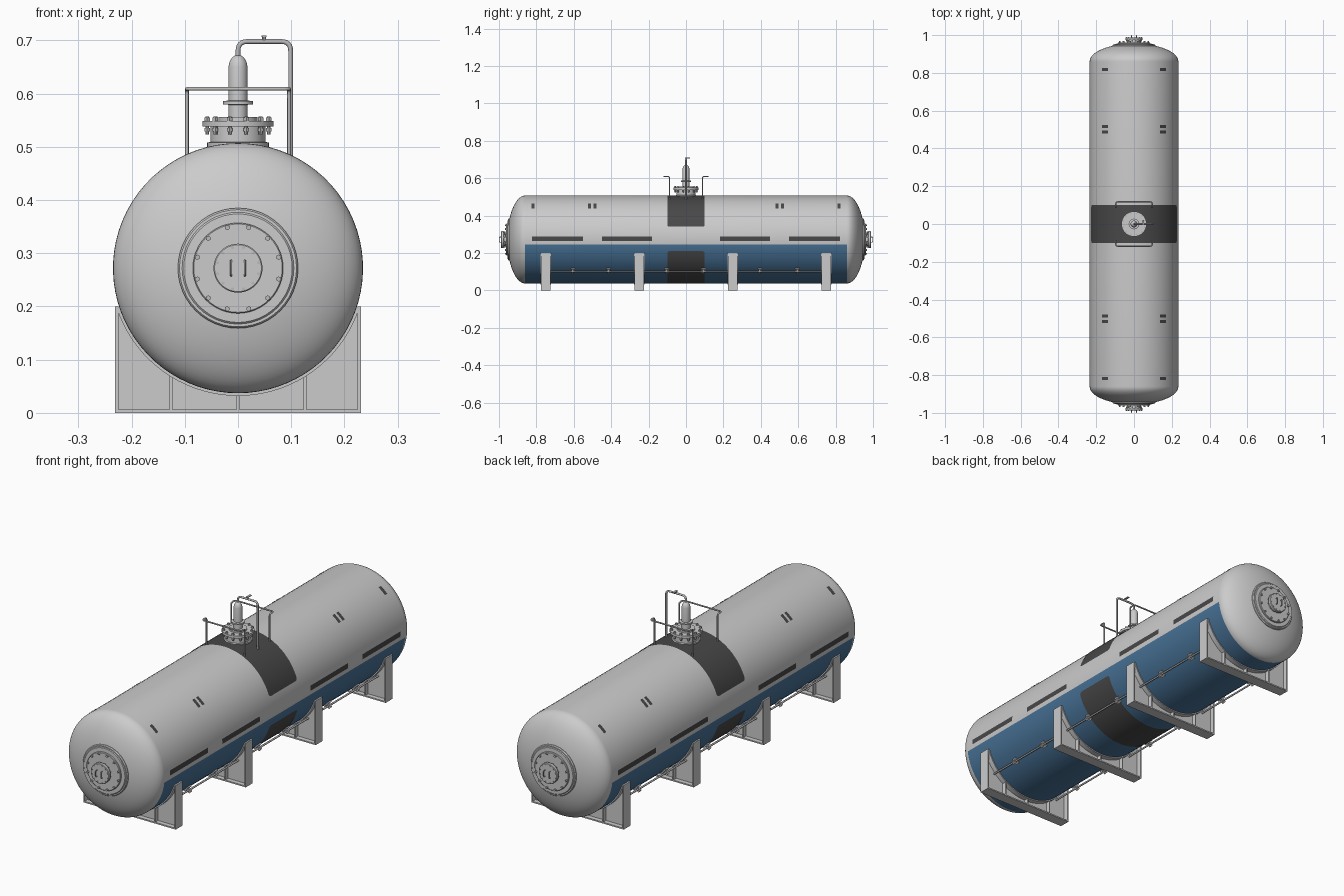
import bpy, bmesh, math
from math import sin, cos, pi, radians, asin, sqrt
from mathutils import Vector, Matrix

cube = bpy.data.objects.get("Cube")
if cube:
    bpy.data.objects.remove(cube)

R, ZC = 0.235, 0.272          # tank radius and axis height
HALF, BULGE = 0.86, 0.095     # straight half length, end depth


def material(name, rgb):
    m = bpy.data.materials.new(name)
    m.use_nodes = True
    m.diffuse_color = (*rgb, 1)
    m.node_tree.nodes["Principled BSDF"].inputs["Base Color"].default_value = (*rgb, 1)
    return m


GREY = material("light grey paint", (0.6, 0.6, 0.6))
BLUE = material("blue paint", (0.065, 0.17, 0.31))
DARK = material("dark grey", (0.065, 0.065, 0.065))
STEEL = material("steel", (0.5, 0.5, 0.5))


def finish(name, bm, mats, smooth=True):
    bmesh.ops.recalc_face_normals(bm, faces=bm.faces)
    me = bpy.data.meshes.new(name)
    bm.to_mesh(me)
    bm.free()
    for m in mats:
        me.materials.append(m)
    ob = bpy.data.objects.new(name, me)
    bpy.context.collection.objects.link(ob)
    if smooth:
        bpy.ops.object.select_all(action="DESELECT")
        ob.select_set(True)
        bpy.context.view_layer.objects.active = ob
        bpy.ops.object.shade_smooth_by_angle(angle=radians(35))
    return ob


def revolve(bm, profile, angles, place):
    """Skin rings of (radius, height); place maps angle, r, h to a point."""
    rings = [[bm.verts.new(place(a, r, h)) for a in angles] for r, h in profile]
    n = len(angles)
    for lo, hi in zip(rings, rings[1:]):
        for i in range(n):
            j = (i + 1) % n
            bm.faces.new((lo[i], lo[j], hi[j], hi[i]))
    bm.faces.new(rings[0])
    bm.faces.new(rings[-1])


def lathe(name, profile, matrix, mat=GREY, n=48):
    bm = bmesh.new()
    revolve(bm, profile, [2 * pi * i / n for i in range(n)],
            lambda a, r, h: matrix @ Vector((r * cos(a), r * sin(a), h)))
    return finish(name, bm, [mat])


def add_box(bm, centre, size, turn=Matrix()):
    m = Matrix.Translation(centre) @ turn @ Matrix.Diagonal((*size, 1))
    bmesh.ops.create_cube(bm, size=1, matrix=m)


def add_rod(bm, matrix, radius, depth, n=6):
    bmesh.ops.create_cone(bm, cap_ends=True, segments=n, radius1=radius,
                          radius2=radius, depth=depth, matrix=matrix)


def tube(name, points, radius, fillet=0.018, mat=STEEL):
    pts = [Vector(p) for p in points]
    path = [pts[0]]
    for a, b, c in zip(pts, pts[1:], pts[2:]):
        p = b + (a - b).normalized() * fillet
        q = b + (c - b).normalized() * fillet
        path += [p.lerp(b, t).lerp(b.lerp(q, t), t) for t in (k / 6 for k in range(7))]
    path.append(pts[-1])
    cu = bpy.data.curves.new(name, "CURVE")
    cu.dimensions, cu.bevel_depth, cu.bevel_resolution = "3D", radius, 2
    cu.use_fill_caps = True
    sp = cu.splines.new("POLY")
    sp.points.add(len(path) - 1)
    for sp_point, p in zip(sp.points, path):
        sp_point.co = (*p, 1)
    cu.materials.append(mat)
    ob = bpy.data.objects.new(name, cu)
    bpy.context.collection.objects.link(ob)
    return ob


def panel(name, y0, y1, a0, a1, corner=0.0):
    """Thin plate wrapped on the tank between two lengths and two angles."""
    bm = bmesh.new()
    s0, s1 = a0 * R, a1 * R
    f = bm.faces.new([bm.verts.new((s, y, 0)) for s, y in
                      ((s0, y0), (s1, y0), (s1, y1), (s0, y1))])
    if corner:
        bmesh.ops.bevel(bm, geom=f.verts[:], offset=corner, segments=4,
                        profile=0.5, affect="VERTICES")
    steps = max(2, int((a1 - a0) / radians(3)))
    for k in range(1, steps):
        bmesh.ops.bisect_plane(bm, geom=bm.verts[:] + bm.edges[:] + bm.faces[:],
                               plane_co=(s0 + (s1 - s0) * k / steps, 0, 0),
                               plane_no=(1, 0, 0))
    for v in bm.verts:
        a, rr = v.co.x / R, R + 0.0015
        v.co = (rr * cos(a), v.co.y, ZC + rr * sin(a))
    if sum((f.normal_update() or f.normal.dot(f.calc_center_median() - Vector((0, 0, ZC))))
           for f in bm.faces) < 0:
        bmesh.ops.reverse_faces(bm, faces=bm.faces)
    me = bpy.data.meshes.new(name)
    bm.to_mesh(me)
    bm.free()
    me.materials.append(DARK)
    ob = bpy.data.objects.new(name, me)
    bpy.context.collection.objects.link(ob)
    me.shade_smooth()
    return ob


# Tank shell with a blue lower half
edge = asin((0.245 - ZC) / R)
upper = [edge + (pi - 2 * edge) * i / 40 for i in range(40)]
lower = [pi - edge + (pi + 2 * edge) * i / 36 for i in range(36)]
dome = [(R * cos(t), HALF + BULGE * sin(t)) for t in (radians(5 * k) for k in range(18))]
bm = bmesh.new()
revolve(bm, [(r, -h) for r, h in reversed(dome)] + dome, upper + lower,
        lambda a, r, h: Vector((r * cos(a), h, ZC + r * sin(a))))
for f in bm.faces:
    c = f.calc_center_median()
    f.material_index = int(c.z < 0.245 and abs(c.y) < HALF - 0.01)
finish("tank_shell", bm, [GREY, BLUE])

# Dark bands around the middle and markings along both sides
top_a, low_a = asin((0.34 - ZC) / R), asin((0.21 - ZC) / R)
panel("upper_band", -0.1, 0.1, top_a, pi - top_a, 0.012)
panel("lower_band", -0.1, 0.1, pi - low_a, 2 * pi + low_a, 0.012)
for end in (-1, 1):
    for y, w, z0, z1 in ((0.688, 0.272, 0.264, 0.287), (0.316, 0.268, 0.264, 0.287),
                         (0.818, 0.017, 0.437, 0.464), (0.487, 0.016, 0.437, 0.464),
                         (0.515, 0.016, 0.437, 0.464)):
        a0, a1 = asin((z0 - ZC) / R), asin((z1 - ZC) / R)
        for side, (b0, b1) in (("left", (a0, a1)), ("right", (pi - a1, pi - a0))):
            panel(side + "_marking", end * y - w / 2, end * y + w / 2, b0, b1)

# End manways: rim, bolted cover, hub and two grips
for label, turn in (("front", 1), ("back", -1)):
    m = Matrix.Translation((0, 0, ZC)) @ Matrix.Rotation(turn * pi / 2, 4, "X")
    lathe(label + "_rim", [(0.113, 0.93), (0.113, 0.947), (0.11, 0.951), (0.105, 0.951),
                           (0.102, 0.954), (0.03, 0.956)], m)
    lathe(label + "_cover", [(0.085, 0.95), (0.085, 0.96), (0.083, 0.962), (0.03, 0.962)], m)
    lathe(label + "_hub", [(0.036, 0.955), (0.036, 0.974), (0.046, 0.975),
                           (0.046, 0.986), (0.044, 0.988)], m)
    bm = bmesh.new()
    for k in range(12):
        a = 2 * pi * (k + 0.5) / 12
        add_rod(bm, m @ Matrix.Translation((0.079 * cos(a), 0.079 * sin(a), 0.964)), 0.005, 0.01)
        add_rod(bm, m @ Matrix.Translation((0.04 * cos(a), 0.04 * sin(a), 0.978)), 0.003, 0.024)
    finish(label + "_bolts", bm, [STEEL], False)
    for x in (-0.013, 0.013):
        tube(label + "_grip", [m @ Vector(p) for p in
             ((x, -0.014, 0.985), (x, -0.014, 0.998), (x, 0.014, 0.998), (x, 0.014, 0.985))],
             0.002, 0.005)

# Saddle supports
for y in (-0.75, -0.25, 0.25, 0.75):
    arc = [radians(-18 - 144 * k / 36) for k in range(37)]
    bm = bmesh.new()
    outline = [(-0.228, 0), (0.228, 0)] + [(0.239 * cos(a), ZC + 0.239 * sin(a)) for a in arc]
    face = bm.faces.new([bm.verts.new((x, y - 0.004, z)) for x, z in outline])
    ext = bmesh.ops.extrude_face_region(bm, geom=[face])
    bmesh.ops.translate(bm, vec=(0, 0.008, 0),
                        verts=[v for v in ext["geom"] if isinstance(v, bmesh.types.BMVert)])
    add_box(bm, (0, y, 0.003), (0.462, 0.05, 0.006))
    for x in (-0.126, 0, 0.126):
        h = ZC - sqrt(0.238 ** 2 - x * x)
        add_box(bm, (x, y, h / 2), (0.005, 0.046, h))
    for x in (-0.228, 0.228):
        add_box(bm, (x, y, 0.1), (0.006, 0.05, 0.2))
    finish("saddle", bm, [GREY], False)
    bm = bmesh.new()
    loops = [[bm.verts.new((r * cos(a), y + dy, ZC + r * sin(a))) for r, dy in
              ((R - 0.002, -0.027), (0.24, -0.027), (0.24, 0.027), (R - 0.002, 0.027))]
             for a in arc]
    for p, q in zip(loops, loops[1:]):
        for i in range(4):
            bm.faces.new((p[i], p[i - 1], q[i - 1], q[i]))
    bm.faces.new(loops[0])
    bm.faces.new(loops[-1])
    finish("saddle_pad", bm, [GREY])

# Side pipes with clamps
slope = asin((0.1 - ZC) / 0.248)
for side in (-1, 1):
    x = side * 0.248 * cos(slope)
    tube("side_pipe", [(x, -0.75, 0.1), (x, 0.75, 0.1)], 0.004)
    bm = bmesh.new()
    for y in (-0.605, -0.415, -0.105, 0.095, 0.395, 0.595):
        spin = Matrix.Rotation(-side * slope, 4, "Y")
        add_box(bm, (x, y, 0.1), (0.022, 0.008, 0.016), spin)
        add_box(bm, (side * 0.238 * cos(slope), y, ZC + 0.238 * sin(slope)),
                (0.006, 0.022, 0.03), spin)
    finish("pipe_clamps", bm, [STEEL], False)

# Top manway and relief column
up = Matrix()
lathe("manway_neck", [(0.058, 0.49), (0.058, 0.508), (0.052, 0.509), (0.052, 0.538),
                      (0.067, 0.538), (0.067, 0.549), (0.037, 0.549), (0.037, 0.556),
                      (0.01, 0.556)], up)
lathe("relief_column", [(0.018, 0.55), (0.018, 0.579), (0.028, 0.58), (0.028, 0.586),
                        (0.018, 0.587), (0.018, 0.65), (0.016, 0.66), (0.011, 0.668),
                        (0.005, 0.672)], up, GREY, 32)
bm = bmesh.new()
for k in range(12):
    a = 2 * pi * (k + 0.5) / 12
    spot = Vector((0.06 * cos(a), 0.06 * sin(a), 0.54))
    add_rod(bm, Matrix.Translation(spot), 0.0035, 0.034, 8)
    for z in (0.552, 0.532):
        add_rod(bm, Matrix.Translation((spot.x, spot.y, z)), 0.006, 0.006)
finish("manway_bolts", bm, [STEEL], False)

# Vent pipe with a small tap on its crest
tube("vent_pipe", [(0, 0, 0.66), (0, 0, 0.698), (0.099, 0, 0.698), (0.099, 0, 0.48)], 0.0045)
bm = bmesh.new()
add_rod(bm, Matrix.Translation((0.049, 0, 0.703)), 0.004, 0.012, 10)
add_box(bm, (0.049, 0.008, 0.708), (0.01, 0.028, 0.003))
finish("vent_tap", bm, [STEEL], False)

# Guard rails before and behind the manway
for s in (-1, 1):
    tube("guard_rail", [(-0.096, s * 0.088, 0.48), (-0.096, s * 0.088, 0.609),
                        (-0.096, s * 0.117, 0.609), (0.096, s * 0.117, 0.609),
                        (0.096, s * 0.088, 0.609), (0.096, s * 0.088, 0.48)], 0.0035, 0.01)
